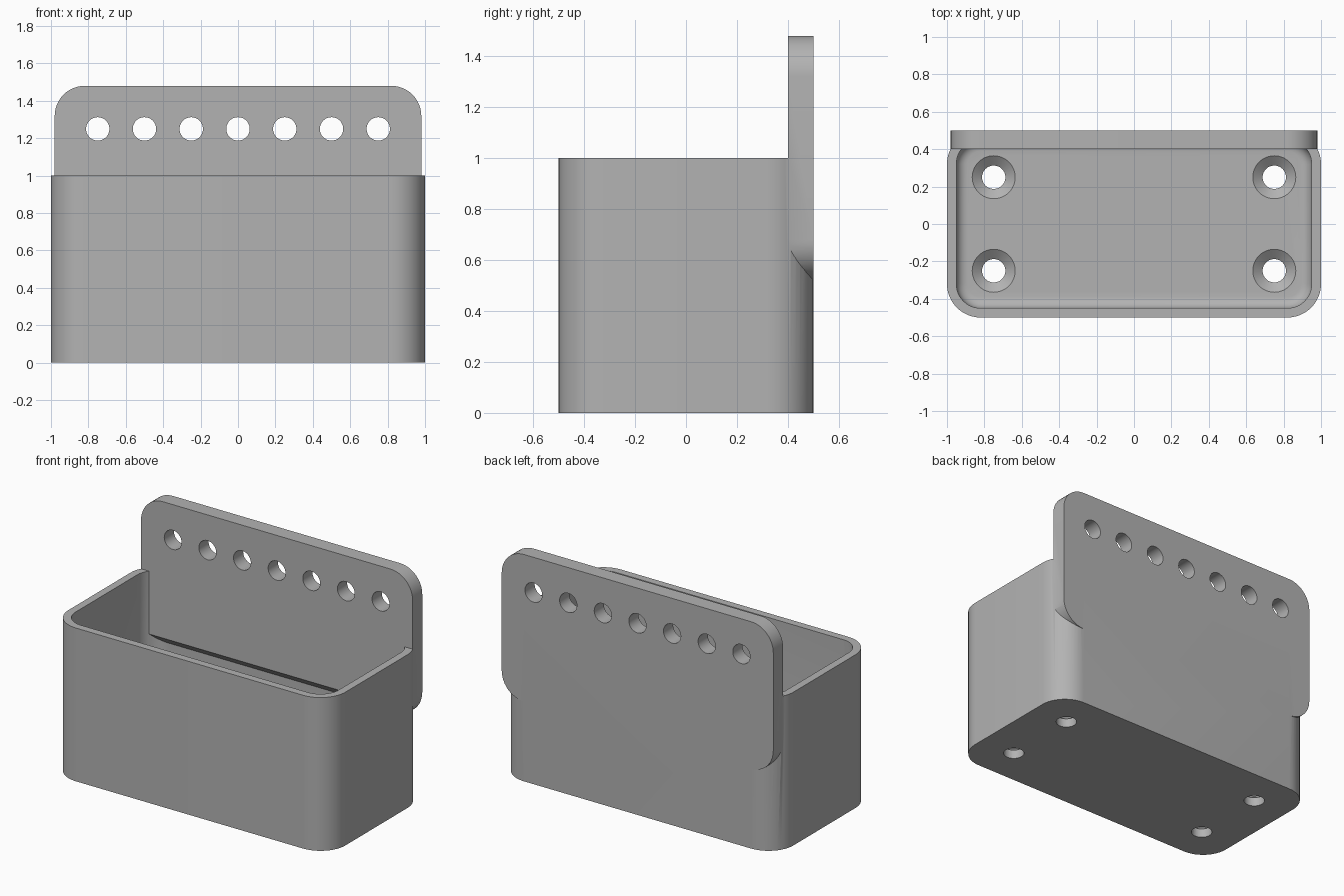
import bpy, bmesh, math
from mathutils import Matrix, Vector

if "Cube" in bpy.data.objects:
    bpy.data.objects.remove(bpy.data.objects["Cube"])

grey = bpy.data.materials.new("plain grey")
grey.use_nodes = True
grey.diffuse_color = (0.45, 0.45, 0.45, 1)
grey.node_tree.nodes["Principled BSDF"].inputs["Base Color"].default_value = (0.45, 0.45, 0.45, 1)


def finish(bm, name):
    bmesh.ops.recalc_face_normals(bm, faces=bm.faces)
    mesh = bpy.data.meshes.new(name)
    bm.to_mesh(mesh)
    bm.free()
    mesh.materials.append(grey)
    obj = bpy.data.objects.new(name, mesh)
    bpy.context.collection.objects.link(obj)
    return obj


def rounded_block(name, low, high, axis, radius, floor_fillet=0):
    """Block whose edges along one axis are rounded, with an optional bottom fillet."""
    low, high = Vector(low), Vector(high)
    bm = bmesh.new()
    bmesh.ops.create_cube(bm, size=1)
    for v in bm.verts:
        v.co = Vector([low[i] if v.co[i] < 0 else high[i] for i in range(3)])
    along = [e for e in bm.edges
             if abs((e.verts[0].co - e.verts[1].co).normalized()[axis]) > 0.9]
    bmesh.ops.bevel(bm, geom=along, offset=radius, segments=12, profile=0.5, affect='EDGES')
    if floor_fillet:
        rim = [e for e in bm.edges if all(v.co.z < low.z + 0.001 for v in e.verts)]
        bmesh.ops.bevel(bm, geom=rim, offset=floor_fillet, segments=6, profile=0.5, affect='EDGES')
    return finish(bm, name)


def add_cone(bm, centre, r1, r2, depth, turn=Matrix()):
    bmesh.ops.create_cone(bm, cap_ends=True, segments=48, radius1=r1, radius2=r2,
                          depth=depth, matrix=Matrix.Translation(centre) @ turn)


def boolean(target, tool, operation):
    mod = target.modifiers.new(operation.lower(), 'BOOLEAN')
    mod.operation, mod.solver, mod.object = operation, 'EXACT', tool
    bpy.context.view_layer.objects.active = target
    bpy.ops.object.modifier_apply(modifier=mod.name)
    bpy.data.objects.remove(tool)


# Open bin with rounded corners
holder = rounded_block("wall_bin", (-1, -0.5, 0), (1, 0.5, 1), 2, 0.18)
FLOOR = 0.1
cavity = rounded_block("cavity", (-0.95, -0.45, FLOOR), (0.95, 0.45, 1.2), 2, 0.13, 0.06)
boolean(holder, cavity, 'DIFFERENCE')

# Back plate with a sloped lower inside edge
plate = rounded_block("back_plate", (-0.98, 0.4, 0.52), (0.98, 0.5, 1.48), 1, 0.16)
bm = bmesh.new()
rim = [bm.verts.new((-0.95, y, z)) for y, z in ((0.38, 0.61), (0.45, 0.54), (0.45, 0.4), (0.38, 0.4))]
face = bm.faces.new(rim)
side = bmesh.ops.extrude_face_region(bm, geom=[face])["geom"]
bmesh.ops.translate(bm, vec=(1.9, 0, 0), verts=[g for g in side if isinstance(g, bmesh.types.BMVert)])
boolean(plate, finish(bm, "slope_cutter"), 'DIFFERENCE')
boolean(holder, plate, 'UNION')

# Row of holes through the plate
bm = bmesh.new()
for i in range(-3, 4):
    add_cone(bm, (i * 0.25, 0.45, 1.25), 0.0625, 0.0625, 0.4, Matrix.Rotation(math.pi / 2, 4, 'X'))
boolean(holder, finish(bm, "plate_holes"), 'DIFFERENCE')

# Screw holes through the floor, then their countersinks
corners = [(x, y) for x in (-0.75, 0.75) for y in (-0.25, 0.25)]
bm = bmesh.new()
for x, y in corners:
    add_cone(bm, (x, y, FLOOR / 2), 0.0625, 0.0625, 0.4)
boolean(holder, finish(bm, "screw_holes"), 'DIFFERENCE')
bm = bmesh.new()
for x, y in corners:
    add_cone(bm, (x, y, FLOOR - 0.02), 0.04, 0.14, 0.08)
boolean(holder, finish(bm, "countersinks"), 'DIFFERENCE')

bpy.ops.object.select_all(action='DESELECT')
holder.select_set(True)
bpy.context.view_layer.objects.active = holder
bpy.ops.object.shade_smooth_by_angle(angle=math.radians(30))
